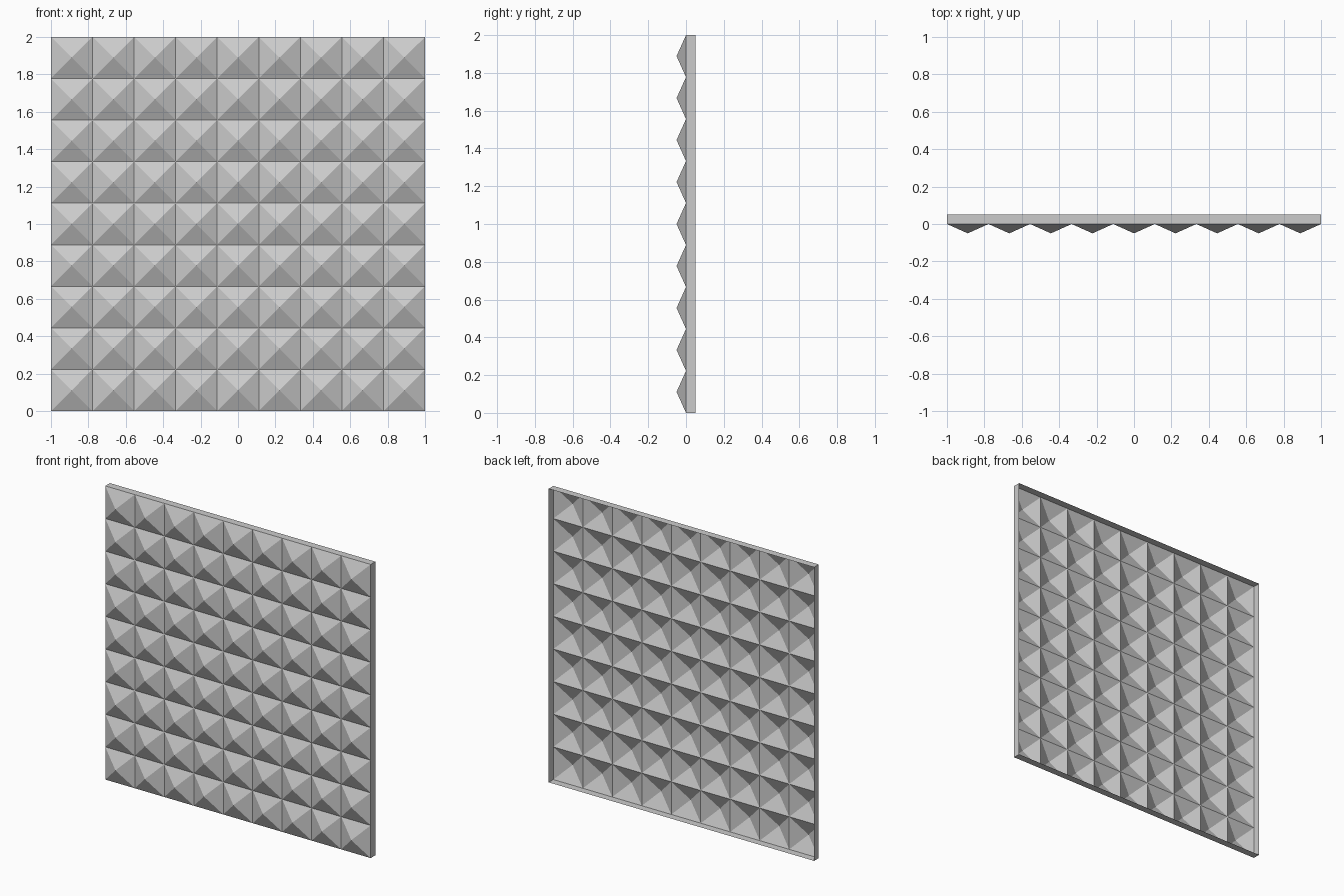
import bpy, bmesh
from mathutils import Vector

if "Cube" in bpy.data.objects:
    bpy.data.objects.remove(bpy.data.objects["Cube"])

N, DEPTH = 9, 0.05  # tiles per side, pyramid height and rim depth
cell = 2 / N
bm = bmesh.new()

# Grid of square tiles standing in the plane y = 0
pts = [[bm.verts.new((-1 + i * cell, 0, j * cell)) for j in range(N + 1)]
       for i in range(N + 1)]
tiles = [bm.faces.new((pts[i][j], pts[i + 1][j], pts[i + 1][j + 1], pts[i][j + 1]))
         for i in range(N) for j in range(N)]
border = [e for e in bm.edges if e.is_boundary]

# Open-backed rim, extruded to the rear
rim = bmesh.ops.extrude_edge_only(bm, edges=border)["geom"]
for v in rim:
    if isinstance(v, bmesh.types.BMVert):
        v.co += Vector((0, DEPTH, 0))

# Raise every tile into a four-sided pyramid
for v in bmesh.ops.poke(bm, faces=tiles)["verts"]:
    v.co.y = -DEPTH

bmesh.ops.recalc_face_normals(bm, faces=bm.faces)
# Make the pyramids face the front
if sum(f.normal.y * f.calc_area() for f in bm.faces) > 0:
    bmesh.ops.reverse_faces(bm, faces=bm.faces)

mesh = bpy.data.meshes.new("pyramid_panel")
bm.to_mesh(mesh)
bm.free()
panel = bpy.data.objects.new("pyramid_panel", mesh)
bpy.context.collection.objects.link(panel)
